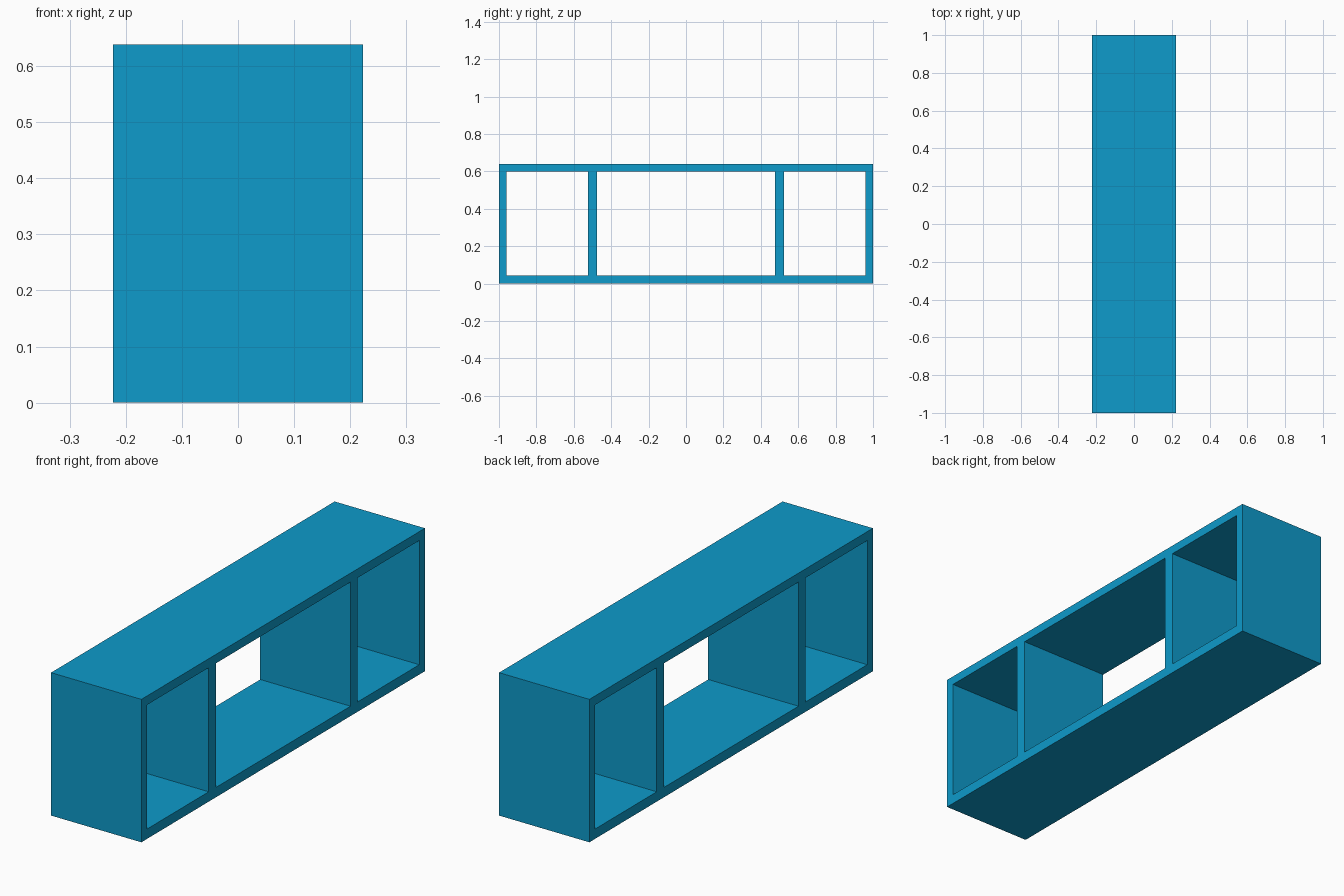
import bpy
import bmesh

WIDTH, LENGTH, HEIGHT = 0.446, 2.0, 0.638
WALL, FLOOR, DIVIDER = 0.04, 0.044, 0.05
DIVIDER_Y = 0.5

cube = bpy.data.objects.get("Cube")
if cube:
    bpy.data.objects.remove(cube, do_unlink=True)

blue = bpy.data.materials.new("bright blue")
blue.use_nodes = True
colour = (0.0044, 0.325, 0.593, 1)
blue.diffuse_color = colour
blue.node_tree.nodes["Principled BSDF"].inputs["Base Color"].default_value = colour


def finish(bm, name):
    """Turn a bmesh into a coloured, flat-shaded object."""
    bmesh.ops.recalc_face_normals(bm, faces=bm.faces)
    mesh = bpy.data.meshes.new(name)
    bm.to_mesh(mesh)
    bm.free()
    mesh.materials.append(blue)
    obj = bpy.data.objects.new(name, mesh)
    bpy.context.collection.objects.link(obj)
    return obj


def rectangle(bm, y, z_low, z_high):
    """Four corners on the right side, in order around the opening."""
    corners = [(-y, z_low), (y, z_low), (y, z_high), (-y, z_high)]
    return [bm.verts.new((-WIDTH / 2, cy, cz)) for cy, cz in corners]


def extrude_across(bm):
    """Extrude the flat outline from the right side to the left side."""
    result = bmesh.ops.extrude_face_region(bm, geom=bm.faces[:])
    verts = [v for v in result["geom"] if isinstance(v, bmesh.types.BMVert)]
    bmesh.ops.translate(bm, verts=verts, vec=(WIDTH, 0, 0))


# Outer frame: floor, top and both end walls in one mitred ring
bm = bmesh.new()
outer = rectangle(bm, LENGTH / 2, 0, HEIGHT)
inner = rectangle(bm, LENGTH / 2 - WALL, FLOOR, HEIGHT - WALL)
for i in range(4):
    j = (i + 1) % 4
    bm.faces.new((outer[i], outer[j], inner[j], inner[i]))
extrude_across(bm)
finish(bm, "outer_frame")

# Upright dividers between floor and top
for name, side in (("front_divider", -1), ("back_divider", 1)):
    bm = bmesh.new()
    bm.faces.new(rectangle(bm, DIVIDER / 2, FLOOR, HEIGHT - WALL))
    extrude_across(bm)
    finish(bm, name).location.y = side * DIVIDER_Y
